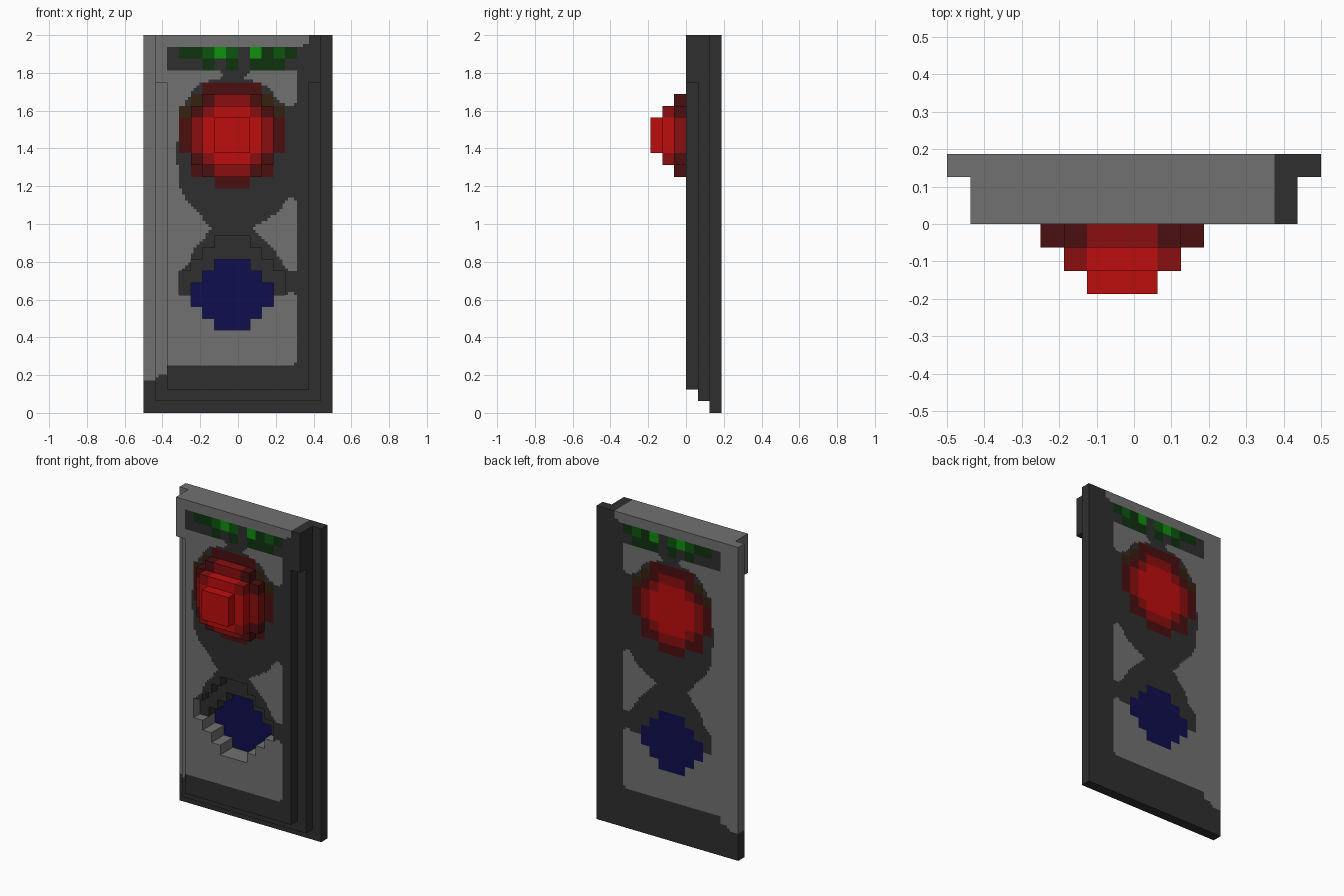
import bpy, bmesh
from mathutils import Vector

if "Cube" in bpy.data.objects:
    bpy.data.objects.remove(bpy.data.objects["Cube"], do_unlink=True)

U = 1 / 16          # block size
FINE = 4            # paint cells per block
CX = -U / 2         # centre line of the lamps


def material(name, hex_code):
    def lin(i):
        c = int(hex_code[i:i + 2], 16) / 255
        return c / 12.92 if c <= 0.04045 else ((c + 0.055) / 1.055) ** 2.4
    col = (lin(0), lin(2), lin(4), 1)
    m = bpy.data.materials.new(name)
    m.use_nodes = True
    m.diffuse_color = col
    bsdf = m.node_tree.nodes["Principled BSDF"]
    bsdf.inputs["Base Color"].default_value = col
    bsdf.inputs["Roughness"].default_value = 0.9
    return m


NAMES = [("light grey", "717171"), ("dark grey", "2f2f2f"), ("bright red", "be0d0d"),
         ("mid red", "8a0f10"), ("dark red", "4b0f10"), ("dark brown", "35220f"),
         ("navy blue", "0e0e4e"), ("bright green", "0f900f"), ("mid green", "0c560f"),
         ("dark green", "0f320f")]
MATS = [material(*n) for n in NAMES]
LIGHT, DARK, RED, MIDRED, DARKRED, BROWN, BLUE, GREEN, MIDGREEN, DARKGREEN = range(10)

# Light painted areas, as (x, z) outlines
LEFT_AREA = [(-.51, 2.01), (.375, 2.01), (.37, 1.95), (.31, 1.9375), (-.375, 1.9375),
             (-.375, 1.8125), (-.11, 1.8125), (-.07, 1.79), (-.1, 1.77), (-.19, 1.75),
             (-.25, 1.69), (-.31, 1.6), (-.325, 1.37), (-.31, 1.2), (-.28, 1.13),
             (-.14, .98), (-.17, .94), (-.24, .86), (-.25, .8), (-.3125, .75),
             (-.3125, .625), (.25, .625), (.28, .64), (.3125, .62), (.31, .265),
             (.29, .25), (-.375, .25), (-.375, .205), (-.44, .19), (-.44, .17), (-.51, .17)]
UPPER_AREA = [(.07, 1.8125), (.3125, 1.8125), (.3125, 1.64), (.27, 1.625), (.22, 1.65),
              (.17, 1.71), (.12, 1.75), (.03, 1.77), (.05, 1.8)]
MIDDLE_AREA = [(.08, .98), (.15, 1.02), (.21, 1.06), (.25, 1.12), (.28, 1.14), (.31, 1.12),
               (.31, .76), (.29, .745), (.25, .77), (.18, .88), (.12, .94)]

# Green indicator cells, two rows from the top
GREEN_ROWS = ["ddmbm.bdmd", "..d.d.ddd."]
GREEN_KEY = {"d": DARKGREEN, "m": MIDGREEN, "b": GREEN}


def inside(poly, x, z):
    hit = False
    for (x0, z0), (x1, z1) in zip(poly, poly[1:] + poly[:1]):
        if (z0 > z) != (z1 > z) and x < x0 + (z - z0) * (x1 - x0) / (z1 - z0):
            hit = not hit
    return hit


def disc(x, z, top, rows):
    """True inside a stepped disc given by row widths in blocks, from the top down."""
    i = int((top - z) // U)
    return 0 <= i < len(rows) and abs(x - CX) < rows[i] * U / 2


def lens(x, z):
    return disc(x, z, .8125, (3, 5, 7, 7, 5, 3))


def opening(x, z):
    return disc(x, z, .9375, (3, 5, 7, 9, 9, 7, 5, 3))


cache = {}


def paint(x, z):
    key = (round(x, 4), round(z, 4))
    if key not in cache:
        cache[key] = pick(x, z)
    return cache[key]


def pick(x, z):
    if lens(x, z):
        return BLUE
    # Red lamp rings, from the middle outwards
    if disc(x, z, 1.625, (3, 5, 5, 5, 3)):
        return RED
    if disc(x, z, 1.6875, (3, 5, 7, 7, 7, 5, 3)):
        return MIDRED
    if disc(x, z, 1.75, (5, 5, 7, 9, 9, 9, 7, 7, 3)):
        return DARKRED
    if disc(x, z, 1.6875, (7, 9)):
        return BROWN
    # Indicator strip
    r, c = int((1.9375 - z) // U), int((x + .3125) // U)
    if 0 <= r < 2 and 0 <= c < 10:
        return GREEN_KEY.get(GREEN_ROWS[r][c], DARK)
    if any(inside(p, x, z) for p in (LEFT_AREA, UPPER_AREA, MIDDLE_AREA)):
        return LIGHT
    return DARK


def layer(name, y0, mask):
    """One block-thick layer starting at y0, cut to the mask and painted."""
    bm = bmesh.new()
    bmesh.ops.create_grid(bm, x_segments=16 * FINE, y_segments=32 * FINE, size=1)
    for v in bm.verts:
        v.co = (v.co.x * .5, 0, v.co.y + 1)
    out = []
    for f in bm.faces:
        c = f.calc_center_median()
        if not mask(c.x, c.z):
            out.append(f)
    bmesh.ops.delete(bm, geom=out, context='FACES')
    bm.normal_update()
    bmesh.ops.solidify(bm, geom=bm.faces[:], thickness=U)
    low = min(v.co.y for v in bm.verts)
    bmesh.ops.translate(bm, verts=bm.verts[:], vec=Vector((0, y0 - low, 0)))
    bmesh.ops.recalc_face_normals(bm, faces=bm.faces[:])
    # Colour each face by the block just behind it, then merge equal cells
    for f in bm.faces:
        c = f.calc_center_median() - f.normal * .004
        f.material_index = paint(c.x, c.z)
    bmesh.ops.dissolve_limit(bm, angle_limit=.01, use_dissolve_boundaries=False,
                             verts=bm.verts[:], edges=bm.edges[:], delimit={'MATERIAL'})
    me = bpy.data.meshes.new(name)
    for m in MATS:
        me.materials.append(m)
    bm.to_mesh(me)
    bm.free()
    ob = bpy.data.objects.new(name, me)
    bpy.context.collection.objects.link(ob)


# Stepped housing, back to front, with the recessed lower lamp
layer("back_panel", 2 * U, lambda x, z: True)
layer("middle_panel", U, lambda x, z: z > U and abs(x) < 7 * U and not lens(x, z))
layer("front_panel", 0, lambda x, z: z > 2 * U and not opening(x, z)
      and abs(x) < (7 if z > 1.75 else 6) * U)

# Stepped dome of the upper lamp
layer("lamp_base", -U, lambda x, z: disc(x, z, 1.6875, (5, 7, 7, 7, 7, 7, 5)))
layer("lamp_middle", -2 * U, lambda x, z: disc(x, z, 1.625, (5,) * 5))
layer("lamp_tip", -3 * U, lambda x, z: disc(x, z, 1.5625, (3,) * 3))
